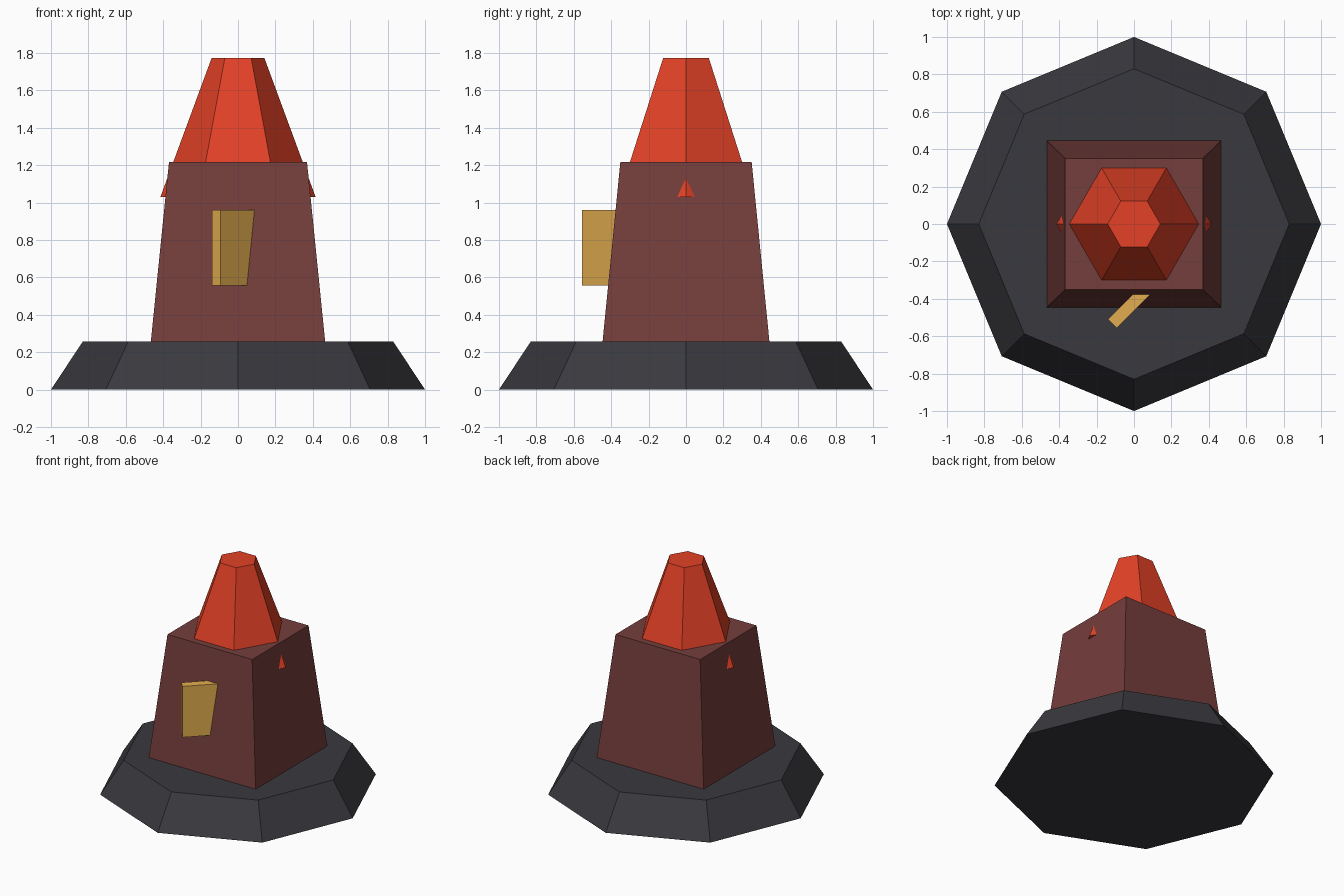
import bpy, bmesh, math

if "Cube" in bpy.data.objects:
    bpy.data.objects.remove(bpy.data.objects["Cube"])


def srgb(r, g, b):
    def lin(c):
        c /= 255
        return c / 12.92 if c <= 0.04045 else ((c + 0.055) / 1.055) ** 2.4
    return (lin(r), lin(g), lin(b), 1)


def material(name, rgb):
    m = bpy.data.materials.new(name)
    m.diffuse_color = srgb(*rgb)
    m.use_nodes = True
    m.node_tree.nodes["Principled BSDF"].inputs["Base Color"].default_value = m.diffuse_color
    return m


def loft(name, lower, upper, z0, z1, mat):
    """Flat-sided solid between two matching horizontal outlines."""
    bm = bmesh.new()
    a = [bm.verts.new((x, y, z0)) for x, y in lower]
    b = [bm.verts.new((x, y, z1)) for x, y in upper]
    bm.faces.new(a[::-1])
    bm.faces.new(b)
    n = len(a)
    for i in range(n):
        j = (i + 1) % n
        bm.faces.new((a[i], a[j], b[j], b[i]))
    bmesh.ops.recalc_face_normals(bm, faces=bm.faces)
    mesh = bpy.data.meshes.new(name)
    bm.to_mesh(mesh)
    bm.free()
    mesh.materials.append(mat)
    obj = bpy.data.objects.new(name, mesh)
    bpy.context.collection.objects.link(obj)
    return obj


def ring(n, r):
    return [(r * math.cos(math.tau * i / n), r * math.sin(math.tau * i / n)) for i in range(n)]


def rect(x, y):
    return [(-x, -y), (x, -y), (x, y), (-x, y)]


stone = material("dark_stone", (57, 57, 63))
brick = material("brown_brick", (117, 62, 60))
red = material("red_roof", (227, 65, 38))
brass = material("brass", (228, 174, 80))

# Octagonal foot
loft("base", ring(8, 1.0), ring(8, 0.83), 0, 0.257, stone)

# Tapered square tower
loft("tower", rect(0.466, 0.446), rect(0.369, 0.351), 0.257, 1.217, brick)

# Six-sided roof, sunk so its lower corners poke through the tower sides
loft("roof", ring(6, 0.415), ring(6, 0.141), 1.03, 1.773, red)

# Angled plate sticking out of the front wall
length, thick = 0.36, 0.066
d = math.sqrt(0.5)
px, py = -0.139, -0.51
plan = [(px + d * (u + v), py + d * (u - v))
        for u, v in ((0, 0), (0, thick), (length, thick), (length, 0))]
loft("front_plate", plan, plan, 0.558, 0.96, brass)
